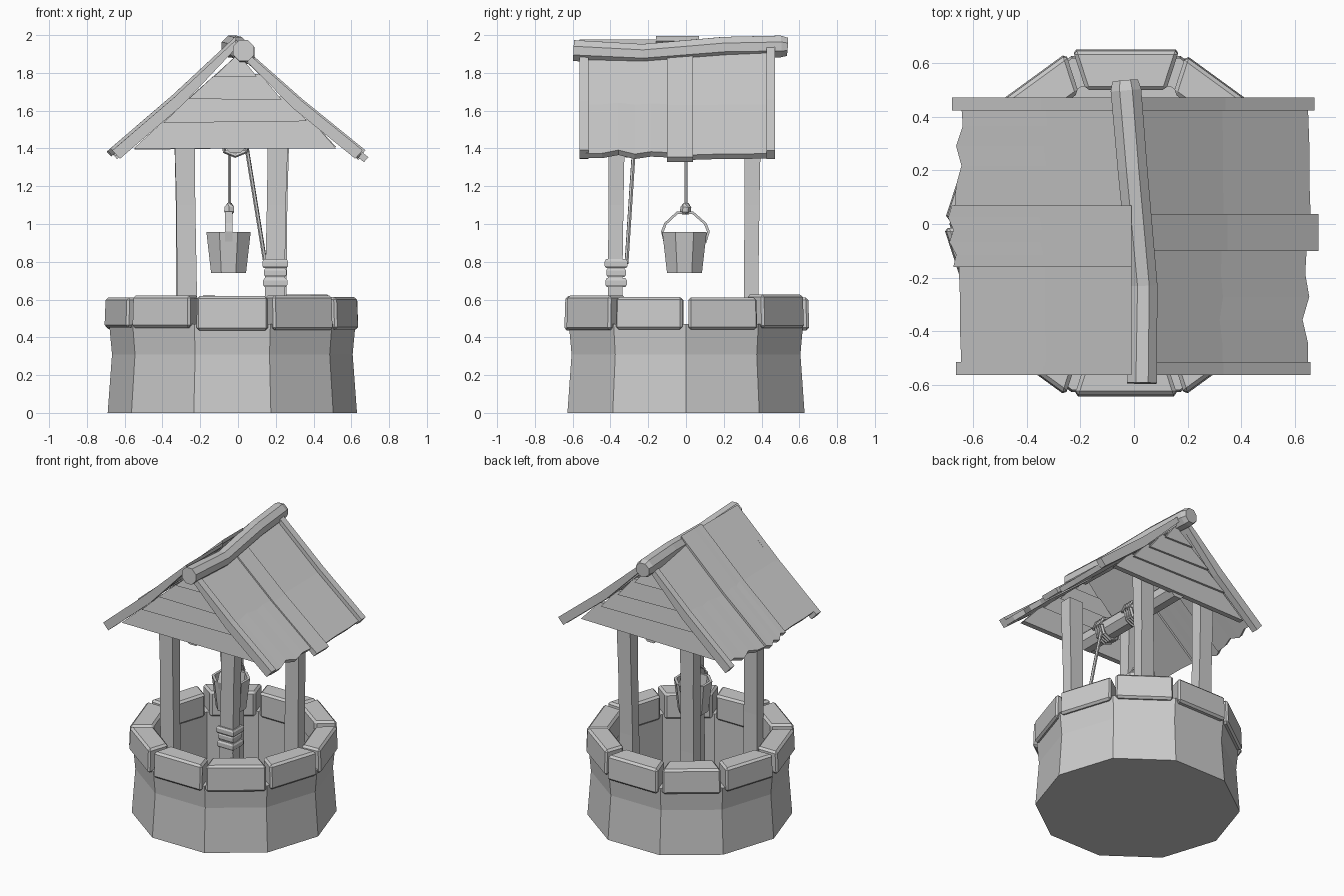
import bpy, bmesh, random
from math import sin, cos, pi, radians
from mathutils import Vector, Matrix

if "Cube" in bpy.data.objects:
    bpy.data.objects.remove(bpy.data.objects["Cube"])

random.seed(4)
CX = -0.03  # centre of the stone ring


def loft(name, rings, loop=False, bevel=0):
    """Skin a list of equal-length point rings; cap the ends unless looped."""
    bm = bmesh.new()
    vs = [[bm.verts.new(p) for p in r] for r in rings]
    n, m = len(rings), len(rings[0])
    for i in range(n if loop else n - 1):
        a, b = vs[i], vs[(i + 1) % n]
        for j in range(m):
            k = (j + 1) % m
            bm.faces.new((a[j], a[k], b[k], b[j]))
    if not loop:
        bm.faces.new(vs[0])
        bm.faces.new(vs[-1])
    bmesh.ops.recalc_face_normals(bm, faces=bm.faces)
    me = bpy.data.meshes.new(name)
    bm.to_mesh(me)
    bm.free()
    ob = bpy.data.objects.new(name, me)
    bpy.context.collection.objects.link(ob)
    if bevel:
        mod = ob.modifiers.new("bevel", 'BEVEL')
        mod.width, mod.segments = bevel, 1
    return ob


def ngon(x, y, z, r, n, rot=0.0):
    return [(x + r * cos(rot + 2 * pi * i / n), y + r * sin(rot + 2 * pi * i / n), z) for i in range(n)]


def rect(x, y, z, w, d):
    return [(x - w/2, y - d/2, z), (x + w/2, y - d/2, z), (x + w/2, y + d/2, z), (x - w/2, y + d/2, z)]


def tube(name, pts, radii, n=6):
    """Round bar through points, one radius per point."""
    pts = [Vector(p) for p in pts]
    rings = []
    for i, p in enumerate(pts):
        d = pts[min(i + 1, len(pts) - 1)] - pts[max(i - 1, 0)]
        q = d.to_track_quat('Z', 'X')
        rings.append([p + q @ Vector(v) for v in ngon(0, 0, 0, radii[i], n, pi / n)])
    return loft(name, rings)


# Ten-sided well wall: outside, over the top, down the inside to the floor
wall = [(0.66, 0), (0.637, 0.31), (0.652, 0.47), (0.54, 0.47), (0.54, 0.02)]
loft("well_wall", [ngon(CX, 0, z, r, 10) for r, z in wall])

# Chunky rim stones
for i in range(10):
    gap = 0.011 + random.random() * 0.008
    top = 0.617 + random.uniform(-0.008, 0.014)
    bot = 0.445 + random.uniform(-0.012, 0.008)
    ap = 0.648 + random.uniform(-0.008, 0.006)
    mid = radians(36 * i + 18)
    rings = []
    for s in (-1, 1):
        ring = []
        for a, z in ((ap, bot), (ap - 0.006, top), (0.5, top + random.uniform(-.006, .006)), (0.5, bot)):
            t = s * (a * 0.325 - gap)
            ring.append((CX + a * cos(mid) - t * sin(mid), a * sin(mid) + t * cos(mid), z))
        rings.append(ring)
    loft(f"rim_stone_{i}", rings, bevel=0.014)

# Four slightly crooked posts
for nm, x, y, dx in (("front_left", -.27, -.375, -.015), ("front_right", .195, -.375, .02),
                     ("back_left", -.275, .345, -.01), ("back_right", .205, .345, .015)):
    loft(f"post_{nm}", [rect(x, y, 0.02, .11, .075), rect(x, y, .65, .105, .075),
                        rect(x + dx * .4, y + .004, 1.1, .1, .08),
                        rect(x + dx, y + .008, 1.6, .11, .09)])


# Roof boards: profile runs from ridge to eave, swept across the board width
def board(name, side, y0, y1, ends, lift=0.0, th=0.035):
    z0, slope = (1.985, 0.895) if side < 0 else (1.95, 0.847)
    rings = []
    for i, e in enumerate(ends):
        y = y0 + (y1 - y0) * i / (len(ends) - 1)
        top = []
        for t, sag in ((0, 0), (.5, .012), (1, 0)):
            x = 0.01 + t * (e - 0.01)
            top.append((side * x, y, z0 + lift - slope * x - sag))
        low = [(x - side * .66 * th if x * side > .1 else x, yy, z - .75 * th) for x, yy, z in reversed(top)]
        rings.append(top + low)
    return loft(name, rings)


board("roof_board_right_front", 1, -.53, -.1, [.65, .65, .63, .655, .64, .645], -.025)
board("roof_board_right_middle", 1, -.1, .037, [.69, .69], -.012)
board("roof_board_right_back", 1, .037, .44, [.66, .655, .655, .65], -.025)
board("roof_board_left_front", -1, -.53, -.16, [.645, .65, .65, .655], .0)
board("roof_board_left_middle", -1, -.16, .07, [.675, .665, .69, .675, .695, .68], .02)
board("roof_board_left_back", -1, .07, .44, [.67, .665, .645, .665, .64, .645], .0)
for s, nm, e in ((-1, "left", .665), (1, "right", .66)):
    board(f"barge_board_front_{nm}", s, -.565, -.515, [e, e], 0.0, .06)
    board(f"barge_board_back_{nm}", s, .425, .472, [e + .015, e + .015], .012, .06)

# Overlapping gable boards at both ends
levels = [1.40, 1.54, 1.66, 1.78, 1.89]
for nm, y, out in (("front", -.50, -1), ("back", .42, 1)):
    for i in range(4):
        za, zb = levels[i], levels[i + 1] + (.015 if i < 3 else 0)
        drop = random.uniform(-.006, .008)

        def face(off_low, off_high):
            xa, xb = (1.90 - za) / .9 - .005, max((1.90 - zb) / .9, .01)
            yl, yh = y + out * off_low, y + out * off_high
            return [(-xa, yl, za - drop), (xa - .03, yl, za + drop), (xb, yh, zb), (-xb, yh, zb)]
        loft(f"gable_{nm}_board_{i}", [face(.018, .002), face(-.018, -.028)])

# Bent ridge log
tube("ridge_log", [(.03, -.595, 1.918), (.035, -.23, 1.90), (-.005, .2, 1.935), (-.03, .50, 1.94), (-.033, .535, 1.938)],
     [.06, .057, .06, .062, .052], 8)

# Roller between the gables with rope coils
RX, RZ = -.015, 1.44
tube("roller", [(RX, -.49, RZ), (RX, .42, RZ)], [.07, .07], 8)
for nm, yc in (("front", -.29), ("middle", 0.0)):
    pts = [(RX + .078 * cos(a * pi / 4), yc - .04 + .08 * a / 32, RZ + .078 * sin(a * pi / 4)) for a in range(33)]
    tube(f"rope_coil_{nm}", pts, [.012] * 33, 5)

# Ropes: to the bucket and to the tie on the post
BX = -.05
tube("bucket_rope", [(-.045, 0, 1.07), (-.045, 0, 1.42)], [.009, .009])
tube("tie_rope", [(.045, -.275, 1.41), (.145, -.315, .79)], [.011, .011])
for i, (z, w) in enumerate(((.69, .128), (.743, .118), (.79, .136))):
    h = .024
    loft(f"post_rope_wrap_{i}", [rect(.197, -.37, z - h, w - .015, w - .03), rect(.197, -.37, z - h * .5, w, w - .015),
                                 rect(.197, -.37, z + h * .5, w, w - .015), rect(.197, -.37, z + h, w - .015, w - .03)])

# Hollow tapered bucket, strap handle and knot
bucket = loft("bucket", [ngon(BX, -.008, z, r, 8, pi / 8) for r, z in
                         ((.1, .74), (.127, .957), (.108, .957), (.085, .765))])
arc = [(-.122, .905), (-.135, .985), (-.06, 1.062), (.045, 1.062), (.122, .985), (.116, .905)]
arc = [(-.118, .9), (-.132, .96), (-.115, 1.005), (-.05, 1.065), (.04, 1.065), (.108, 1.005), (.126, .96), (.108, .9)]
rings = []
for y, z in arc:
    c, p = Vector((-.05, -.005, .95)), Vector((-.05, y, z))
    inner = p + (c - p).normalized() * .014
    w = Vector((.02, 0, 0))
    rings.append([p - w, p + w, inner + w, inner - w])
loft("bucket_handle", rings)
tube("handle_knot", [(-.047, -.003, 1.05), (-.047, -.003, 1.065), (-.045, 0, 1.09), (-.045, 0, 1.11)],
     [.018, .03, .028, .014], 6)
